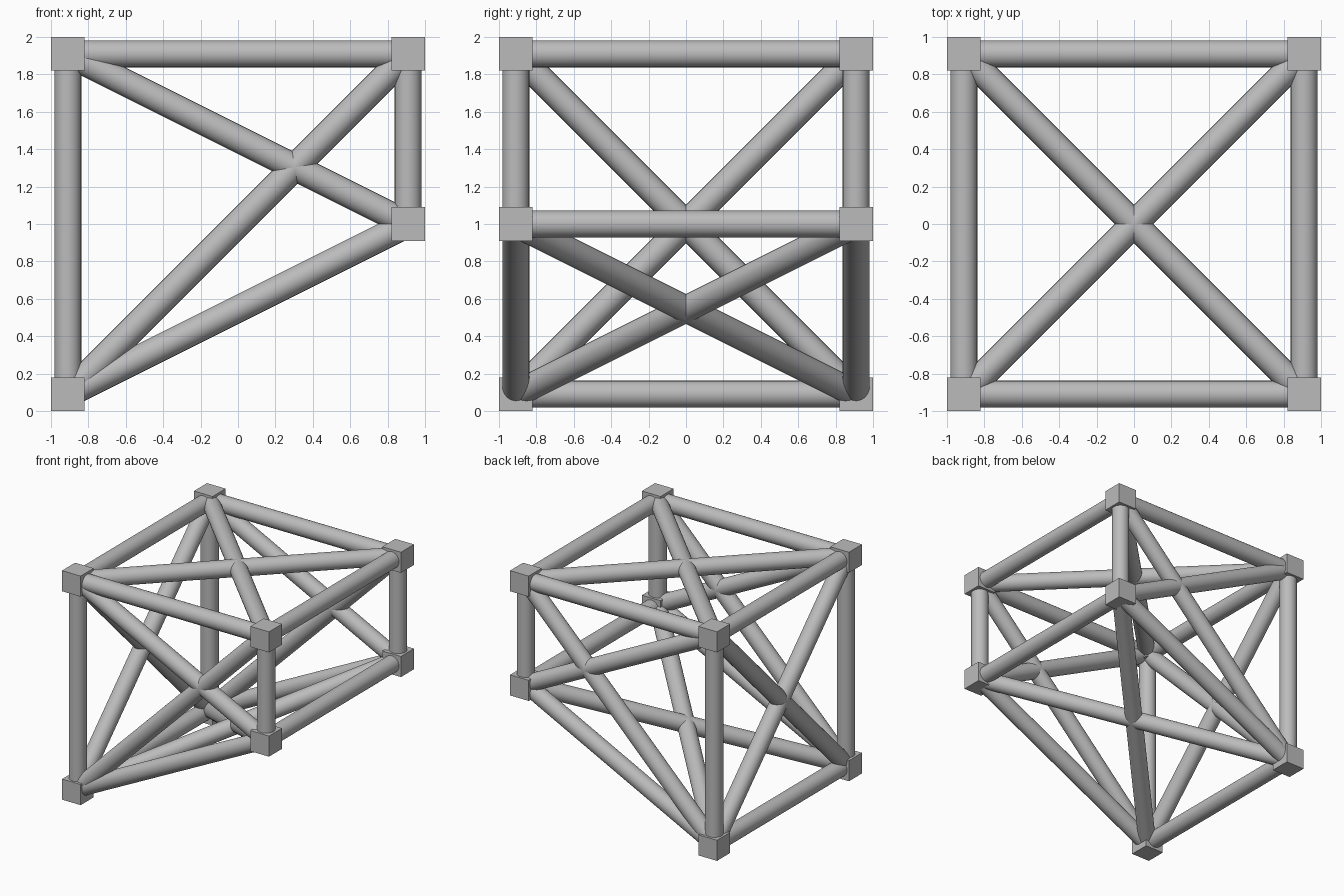
import bpy
import math
from mathutils import Vector

if "Cube" in bpy.data.objects:
    bpy.data.objects.remove(bpy.data.objects["Cube"], do_unlink=True)

ROD_RADIUS = 0.072
JOINT_SIZE = 0.18
REACH = 0.91

grey = bpy.data.materials.new("light_grey")
grey.use_nodes = True
grey.diffuse_color = (0.5, 0.5, 0.5, 1)
grey.node_tree.nodes["Principled BSDF"].inputs["Base Color"].default_value = (0.5, 0.5, 0.5, 1)


def joint(name, centre):
    bpy.ops.mesh.primitive_cube_add(size=JOINT_SIZE, location=centre)
    obj = bpy.context.object
    obj.name = name
    obj.data.materials.append(grey)


def rod(name, start, end):
    axis = end - start
    bpy.ops.mesh.primitive_cylinder_add(vertices=32, radius=ROD_RADIUS,
                                        depth=axis.length, location=(start + end) / 2)
    obj = bpy.context.object
    obj.name = name
    obj.rotation_euler = axis.to_track_quat("Z", "Y").to_euler()
    obj.data.materials.append(grey)
    bpy.ops.object.shade_smooth_by_angle(angle=math.radians(40))


# Corner positions: the lower end is raised on the short side
corners = {}
for depth, y in (("front", -REACH), ("back", REACH)):
    for side, x, low in (("tall", -REACH, 0.09), ("short", REACH, 1.0)):
        corners["top", depth, side] = Vector((x, y, 1.91))
        corners["bottom", depth, side] = Vector((x, y, low))

# Corner blocks
for key, centre in corners.items():
    joint("_".join(key) + "_joint", centre)

# Upright posts
for depth in ("front", "back"):
    for side in ("tall", "short"):
        rod(f"{depth}_{side}_post", corners["bottom", depth, side], corners["top", depth, side])

# Edge rails and crossed braces of the top and the sloping bottom
for level in ("top", "bottom"):
    for depth in ("front", "back"):
        other = "back" if depth == "front" else "front"
        rod(f"{level}_{depth}_rail", corners[level, depth, "tall"], corners[level, depth, "short"])
        rod(f"{level}_{depth}_brace", corners[level, depth, "tall"], corners[level, other, "short"])
    for side in ("tall", "short"):
        rod(f"{level}_{side}_rail", corners[level, "front", side], corners[level, "back", side])

# Crossed braces of the front, back and tall side
for level, other in (("top", "bottom"), ("bottom", "top")):
    for depth in ("front", "back"):
        rod(f"{depth}_brace_from_{level}", corners[level, depth, "tall"], corners[other, depth, "short"])
    rod(f"tall_side_brace_from_{level}", corners[level, "front", "tall"], corners[other, "back", "tall"])
